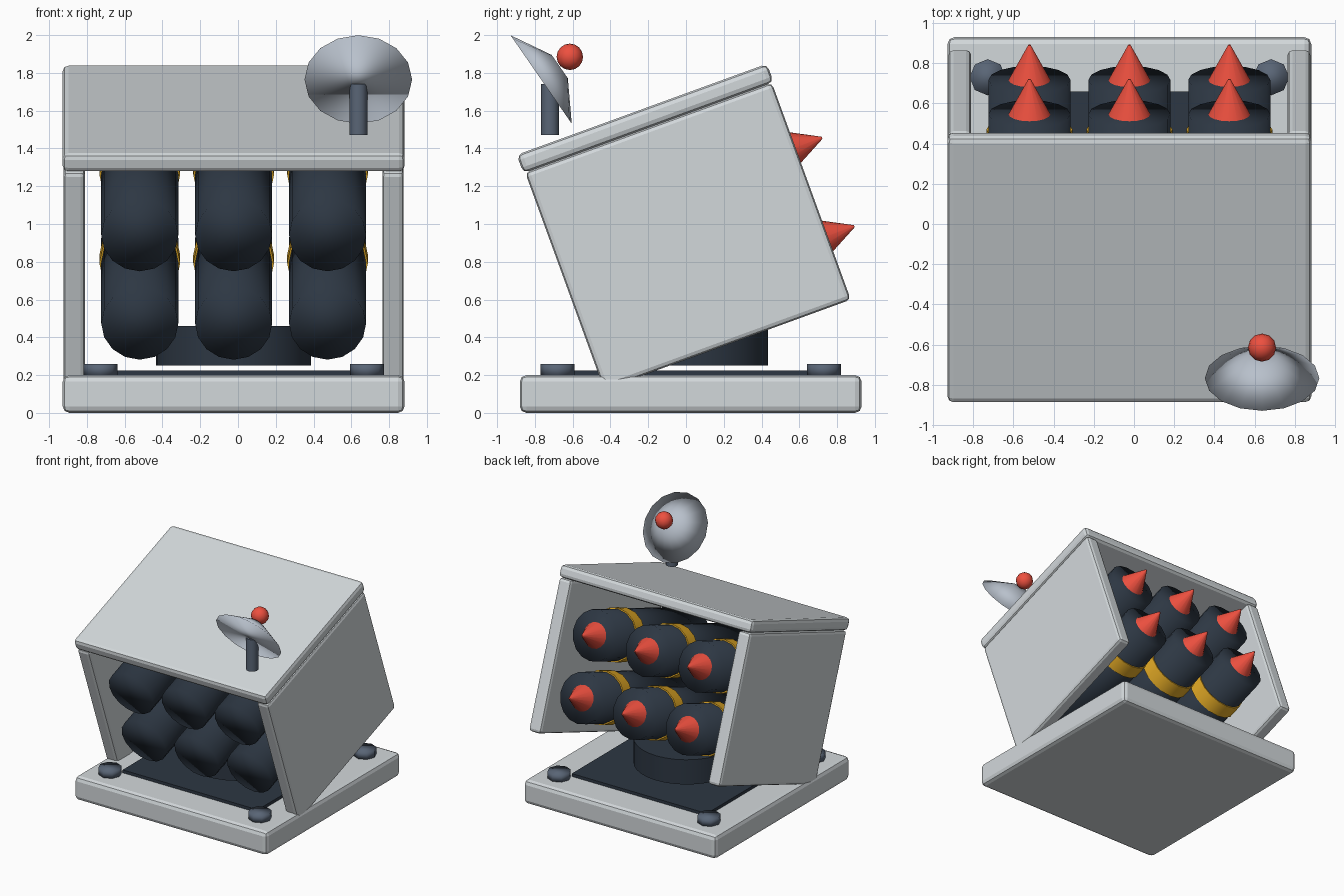
import bpy, math
from mathutils import Matrix, Vector

if "Cube" in bpy.data.objects:
    bpy.data.objects.remove(bpy.data.objects["Cube"])

CX, CY = -0.023, 0.025
TILT = Matrix.Rotation(math.radians(20), 4, 'X')
ALONG_Y = Matrix.Rotation(math.radians(-90), 4, 'X')   # local z -> +y


def material(name, rgb):
    m = bpy.data.materials.new(name)
    m.diffuse_color = (*rgb, 1)
    m.use_nodes = True
    m.node_tree.nodes["Principled BSDF"].inputs["Base Color"].default_value = m.diffuse_color
    return m


NAVY = material("navy", (0.026, 0.038, 0.056))
STEEL = material("steel", (0.10, 0.13, 0.18))
RED = material("red", (0.85, 0.08, 0.05))
YELLOW = material("yellow", (0.80, 0.42, 0.02))
DISH = material("dish_grey", (0.48, 0.53, 0.60))
SHELL = material("shell_grey", (0.65, 0.69, 0.71))


def finish(name, mat, smooth=False):
    o = bpy.context.object
    o.name = name
    if mat:
        o.data.materials.append(mat)
    if smooth:
        bpy.ops.object.shade_smooth()
    return o


def box(name, lo, hi, mat=None, bevel=0, tilt=None):
    lo, hi = Vector(lo), Vector(hi)
    bpy.ops.mesh.primitive_cube_add(size=1)
    o = finish(name, mat)
    o.data.transform(Matrix.Translation((lo + hi) / 2) @ Matrix.Diagonal((*(hi - lo), 1)))
    if bevel:
        b = o.modifiers.new("bevel", 'BEVEL')
        b.width, b.segments = bevel, 2
    if tilt:
        o.matrix_world = tilt
    return o


def cone(name, r1, r2, depth, matrix, mat, sides=16, smooth=True):
    """Frustum rising from its base at the matrix origin along local z."""
    bpy.ops.mesh.primitive_cone_add(vertices=sides, radius1=r1, radius2=r2, depth=depth)
    o = finish(name, mat, smooth)
    o.data.transform(Matrix.Translation((0, 0, depth / 2)))
    o.matrix_world = matrix
    return o


T = Matrix.Translation

# Base slab, deck plate, corner bolts and turntable
box("base", (CX - .905, CY - .905, 0), (CX + .905, CY + .905, .2), SHELL, .035)
box("deck_plate", (CX - .635, CY - .635, .19), (CX + .635, CY + .635, .225), NAVY)
for i, sx in enumerate((-1, 1)):
    for j, sy in enumerate((-1, 1)):
        cone(f"bolt_{i}{j}", .09, .09, .065,
             T((CX + sx * .705, CY + sy * .705, .195)), STEEL, 8)
cone("turntable", .41, .41, .21, T((CX, CY, .25)), NAVY, 32, False)
bpy.ops.object.shade_smooth_by_angle()

# Tilted housing: two side walls and a roof
for side, s in (("left", -1), ("right", 1)):
    xs = sorted((CX + s * .787, CX + s * .9))
    box(f"{side}_wall", (xs[0], -.365, .265), (xs[1], 1.025, 1.487), SHELL, .025, TILT)
box("roof", (CX - .905, -.375, 1.487), (CX + .905, 1.035, 1.59), SHELL, .03, TILT)

# Six rockets, each with a body, a band and a pointed nose
for row, v in enumerate((.624, 1.122)):
    for col in range(3):
        x = CX + (col - 1) * .497
        for part, u, r1, r2, length, mat in (
                ("body", -.33, .204, .204, 1.32, NAVY),
                ("band", .607, .214, .214, .12, YELLOW),
                ("nose", .985, .107, .006, .19, RED)):
            o = cone(f"rocket_{part}_{row}{col}", r1, r2, length,
                     TILT @ T((x, u, v)) @ ALONG_Y, mat, 16, part == "body")
            if part != "body":
                bpy.ops.object.shade_smooth_by_angle(angle=math.radians(40))

# Radar dish on its post, with the red receiver ball
cone("radar_post", .048, .048, .27, T((.637, -.72, 1.47)), STEEL, 12, False)
bpy.ops.object.shade_smooth_by_angle(angle=math.radians(40))
face = Matrix.Rotation(math.radians(-55.3), 4, 'X')
cone("radar_dish", .285, .075, .12, T((.637, -.767, 1.765)) @ face, DISH, 16)
bpy.ops.mesh.primitive_uv_sphere_add(segments=12, ring_count=8, radius=.07,
                                     location=(.637, -.615, 1.885))
finish("radar_receiver", RED, True)
